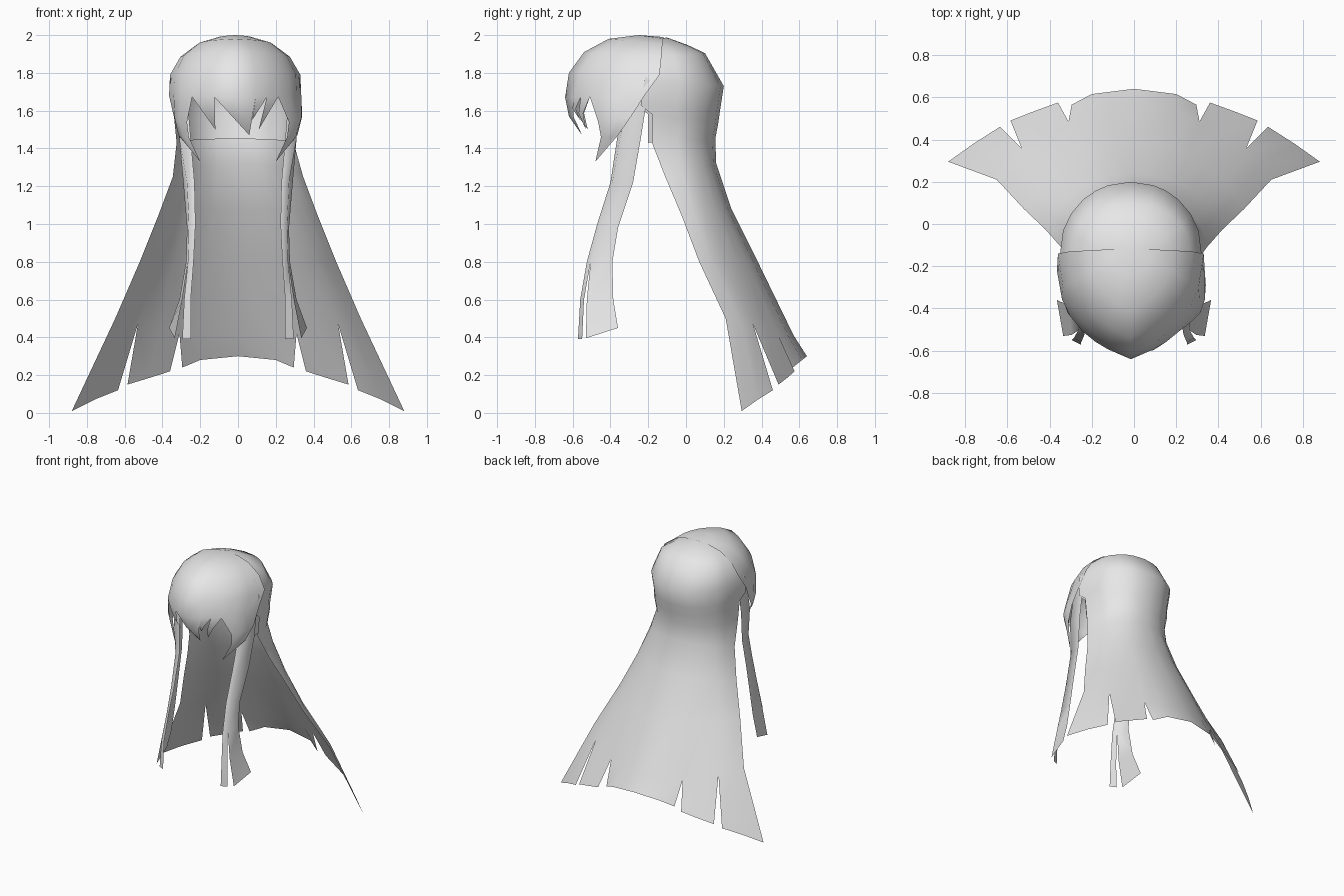
import bpy
import bmesh
from math import sqrt

cube = bpy.data.objects.get("Cube")
if cube:
    bpy.data.objects.remove(cube, do_unlink=True)

hair = bpy.data.materials.new("light_grey_hair")
hair.use_nodes = True
hair.diffuse_color = (0.8, 0.8, 0.8, 1)
hair.node_tree.nodes["Principled BSDF"].inputs["Base Color"].default_value = (0.8, 0.8, 0.8, 1)

COLUMNS = [0, 0.31, 0.48, 0.65, 0.82, 0.93, 1]
SPAN = [-f for f in reversed(COLUMNS[1:])] + COLUMNS
CAP_SHIFT = -0.015


def mirror_x(points):
    """Turn a centre-to-left half row into a full right-to-left row."""
    return [(-x, y, z) for x, y, z in reversed(points[1:])] + points


def place(row, side):
    """Put a left-side row on the chosen side."""
    return [(side * x, y, z) for x, y, z in row]


def arc(half_width, edge_y, mid_y, edge_z, mid_z, power=1, pointed=False):
    """Curved row bulging from its side edges; a low power makes it fuller."""
    row = []
    for f in SPAN:
        c = sqrt(max(0, 1 - f * f)) ** power
        if pointed:
            c = 0.9 * c + 0.1 * (1 - abs(f)) ** 3
        z = edge_z + (mid_z - edge_z) * c
        shift = CAP_SHIFT if z > 1.4 else 0
        row.append((half_width * f + shift, edge_y + (mid_y - edge_y) * c, z))
    return row


def loft(bm, rows, flip=False):
    """Skin neighbouring rows of points with faces."""
    grid = [[bm.verts.new(p) for p in row] for row in rows]
    for upper, lower in zip(grid, grid[1:]):
        for j in range(len(upper) - 1):
            quad = [upper[j], upper[j + 1], lower[j + 1], lower[j]]
            bm.faces.new(quad[::-1] if flip else quad)


def finish(bm, name):
    bmesh.ops.remove_doubles(bm, verts=bm.verts[:], dist=0.0005)
    for face in bm.faces:
        face.smooth = True
    mesh = bpy.data.meshes.new(name)
    bm.to_mesh(mesh)
    bm.free()
    mesh.materials.append(hair)
    obj = bpy.data.objects.new(name, mesh)
    bpy.context.collection.objects.link(obj)


# Back of the head flowing into the long curtain
back_rows = [arc(*r) for r in (
    (0, -0.25, -0.25, 1.97, 1.97),
    (0.1, -0.22, -0.1, 1.972, 1.987),
    (0.2, -0.19, 0.01, 1.942, 1.947, 0.85),
    (0.29, -0.19, 0.1, 1.875, 1.905, 0.8),
    (0.345, -0.22, 0.2, 1.76, 1.73, 0.8),
    (0.335, -0.24, 0.18, 1.63, 1.6, 0.8),
    (0.325, -0.18, 0.17, 1.58, 1.53, 0.85),
    (0.31, -0.18, 0.155, 1.43, 1.45, 0.9),
    (0.345, -0.11, 0.16, 1.25, 1.32, 1.1),
    (0.42, -0.025, 0.24, 1.05, 1.08, 1.35),
    (0.52, 0.07, 0.39, 0.8, 0.78, 1.6),
)]
crease = [(0, 0.57, 0.41), (0.2, 0.54, 0.41), (0.31, 0.485, 0.42), (0.42, 0.425, 0.44),
          (0.53, 0.355, 0.47), (0.6, 0.285, 0.49), (0.65, 0.21, 0.5)]
bm = bmesh.new()
loft(bm, back_rows + [mirror_x(crease)])

# Hem of the curtain, split into panels by slits
middle = [(0, 0.64, 0.3), (0.2, 0.615, 0.28), (0.295, 0.565, 0.24)]
loft(bm, [mirror_x(crease[:3]), mirror_x(middle)])
side_panels = (
    (crease[2:5], [(0.36, 0.575, 0.22), (0.47, 0.535, 0.185), (0.585, 0.49, 0.15)]),
    (crease[4:], [(0.635, 0.46, 0.12), (0.76, 0.38, 0.07), (0.88, 0.295, 0.01)]),
)
for panel in side_panels:
    for side in (1, -1):
        loft(bm, [place(row, side) for row in panel], flip=side < 0)
finish(bm, "back_hair")

# Lining inside the back of the head
bm = bmesh.new()
lining = [[(x * 0.95, y - 0.02, z) for x, y, z in row] for row in back_rows[3:8]]
loft(bm, lining, flip=True)
finish(bm, "inner_lining")

# Front cap
front_rows = [arc(*r, pointed=True) for r in (
    (0, -0.12, -0.12, 1.99, 1.99),
    (0.1, -0.12, -0.25, 1.982, 2),
    (0.2, -0.125, -0.41, 1.952, 1.98),
    (0.29, -0.13, -0.54, 1.885, 1.91),
    (0.345, -0.14, -0.62, 1.79, 1.8),
    (0.35, -0.22, -0.64, 1.68, 1.67),
)]
rim = front_rows[-1]
bm = bmesh.new()
loft(bm, front_rows, flip=True)

# Pointed fringe strands growing from stretches of the rim
strands = (
    (3, 5, (-0.12, -0.52, 1.5)),
    (5, 7, (0.06, -0.55, 1.47)),
    (7, 8, (0.075, -0.56, 1.55)),
    (8, 9, (0.11, -0.53, 1.5)),
)
for first, last, tip in strands:
    ends = rim[first:last + 1]
    mids = [tuple((p + q) / 2 for p, q in zip(end, tip)) for end in ends]
    mids = [(x, y - 0.025, z) for x, y, z in mids]
    loft(bm, [ends, mids, [tip] * len(ends)], flip=True)

# Side bangs hang from the rim and sweep forward to a point
bang_rows = (
    [(0.34, -0.29, 1.57), (0.335, -0.36, 1.56), (0.315, -0.42, 1.55), (0.27, -0.465, 1.54)],
    [(0.315, -0.36, 1.47), (0.305, -0.39, 1.46), (0.29, -0.42, 1.46), (0.26, -0.45, 1.46)],
    [(0.2, -0.48, 1.33)] * 4,
)
for side, top in ((1, rim[:-5:-1]), (-1, rim[:4])):
    loft(bm, [top] + [place(row, side) for row in bang_rows], flip=side < 0)
finish(bm, "front_cap_and_fringe")

# Long lock on each side, split in two near the bottom
lock_rear = [(0.31, -0.2, 1.7), (0.31, -0.24, 1.45), (0.29, -0.28, 1.22), (0.27, -0.36, 0.98),
             (0.275, -0.39, 0.8), (0.31, -0.385, 0.6), (0.365, -0.36, 0.45)]
lock_corner = [(0.32, -0.29, 1.7), (0.31, -0.35, 1.45), (0.27, -0.39, 1.22), (0.26, -0.455, 1),
               (0.265, -0.505, 0.8)]
rear_split = [(0.295, -0.525, 0.6), (0.335, -0.53, 0.395)]
front_split = [(0.285, -0.54, 0.6), (0.295, -0.55, 0.39)]
lock_front = [(0.27, -0.33, 1.7), (0.25, -0.365, 1.45), (0.23, -0.4, 1.22), (0.225, -0.47, 1),
              (0.235, -0.525, 0.8), (0.25, -0.56, 0.6), (0.25, -0.572, 0.39)]
for side, label in ((1, "left"), (-1, "right")):
    bm = bmesh.new()
    for a, b in ((lock_rear, lock_corner + rear_split),
                 (lock_corner + front_split, lock_front)):
        loft(bm, [place(pair, side) for pair in zip(a, b)], flip=side < 0)
    finish(bm, label + "_long_lock")
